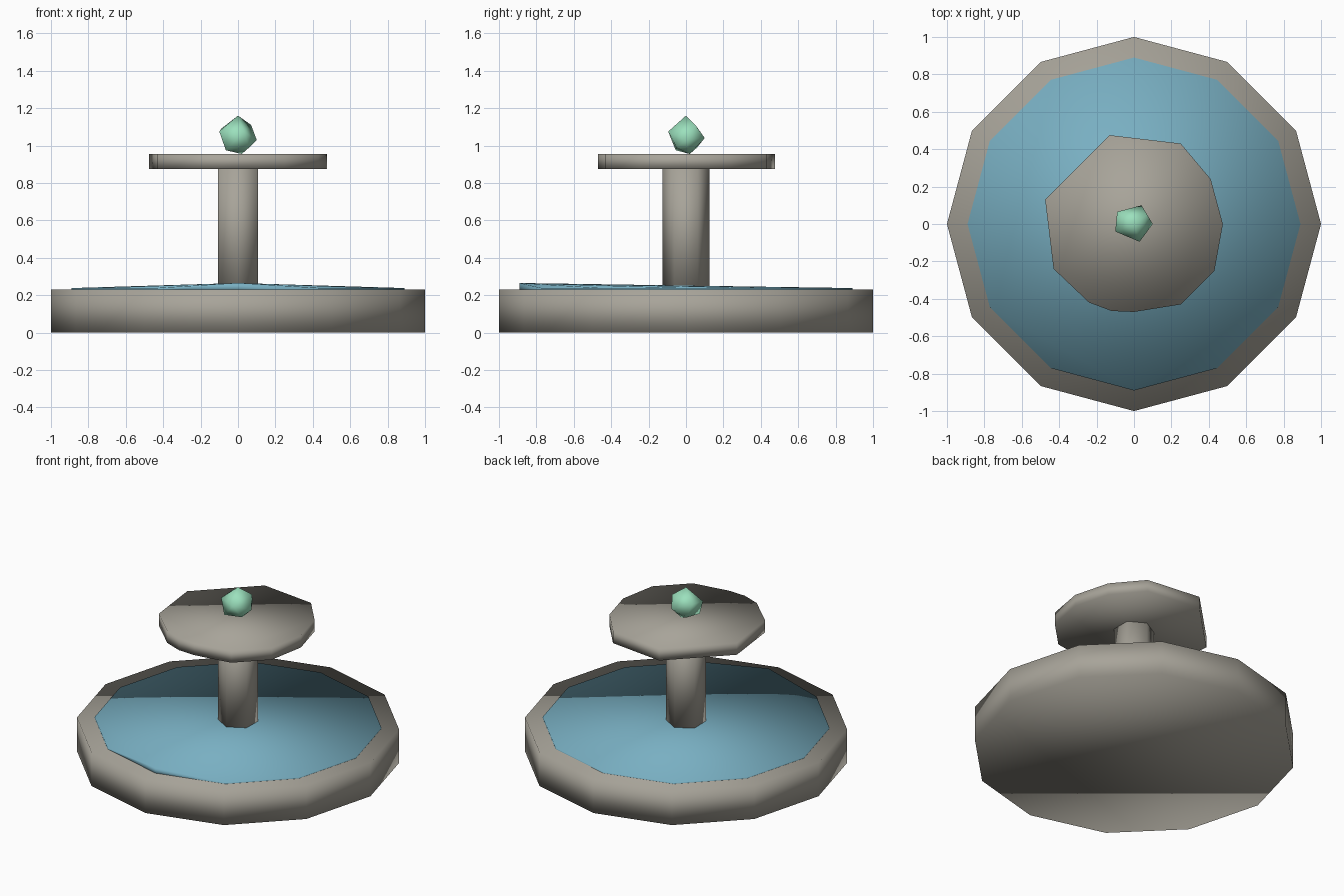
import bpy, bmesh, math

if "Cube" in bpy.data.objects:
    bpy.data.objects.remove(bpy.data.objects["Cube"], do_unlink=True)


def material(name, rgb):
    m = bpy.data.materials.new(name)
    m.use_nodes = True
    m.diffuse_color = (*rgb, 1)
    m.node_tree.nodes["Principled BSDF"].inputs["Base Color"].default_value = (*rgb, 1)
    return m


stone = material("warm grey stone", (0.39, 0.37, 0.32))
blue = material("water blue", (0.19, 0.43, 0.54))
green = material("mint green", (0.33, 0.75, 0.51))


def finish(bm, name, mat):
    bmesh.ops.recalc_face_normals(bm, faces=bm.faces)
    for f in bm.faces:
        f.smooth = True
    me = bpy.data.meshes.new(name)
    bm.to_mesh(me)
    bm.free()
    me.materials.append(mat)
    ob = bpy.data.objects.new(name, me)
    bpy.context.collection.objects.link(ob)
    return ob


def ring(n, r, start=0.0):
    step = math.tau / n
    return [(r * math.cos(start + i * step), r * math.sin(start + i * step)) for i in range(n)]


def prism(name, outline, z0, z1, mat, apex=None):
    """Closed slab; with an apex height its first corner is raised and the top fans from it."""
    bm = bmesh.new()
    low = [bm.verts.new((x, y, z0)) for x, y in outline]
    top = [bm.verts.new((x, y, z1)) for x, y in outline]
    n = len(outline)
    for i in range(n):
        j = (i + 1) % n
        bm.faces.new((low[i], low[j], top[j], top[i]))
    bm.faces.new(low[::-1])
    if apex is None:
        bm.faces.new(top)
    else:
        top[0].co.z = apex
        for i in range(1, n - 1):
            bm.faces.new((top[0], top[i], top[i + 1]))
    return finish(bm, name, mat)


# Basin and the water resting in it, slightly raised at the front
prism("basin", ring(12, 1.0), 0.0, 0.23, stone)
prism("water", ring(12, 0.89, -math.pi / 2), 0.22, 0.238, blue, apex=0.265)

# Six-sided column
prism("column", ring(6, 0.125, math.pi / 2), 0.225, 0.88, stone)

# Irregular upper tier
tier = [(0.475, 0), (0.41, 0.24), (0.25, 0.43), (-0.13, 0.475), (-0.475, 0.13),
        (-0.43, -0.24), (-0.24, -0.42), (-0.12, -0.465), (0, -0.47),
        (0.25, -0.43), (0.43, -0.25)]
prism("upper_tier", tier, 0.875, 0.955, stone)

# Faceted finial as the hull of a few points
bm = bmesh.new()
for p in [(0, 0, 1.16), (0.1, 0, 1.03), (0.04, 0.1, 1.04), (-0.09, 0.065, 1.09),
          (-0.1, -0.04, 1.075), (0.03, -0.095, 1.075), (0.07, 0.05, 1.11),
          (0.02, 0.02, 0.955), (-0.065, -0.055, 0.975), (-0.05, 0.06, 0.99),
          (0.06, -0.05, 0.99)]:
    bm.verts.new(p)
bmesh.ops.convex_hull(bm, input=bm.verts)
finish(bm, "finial", green)
